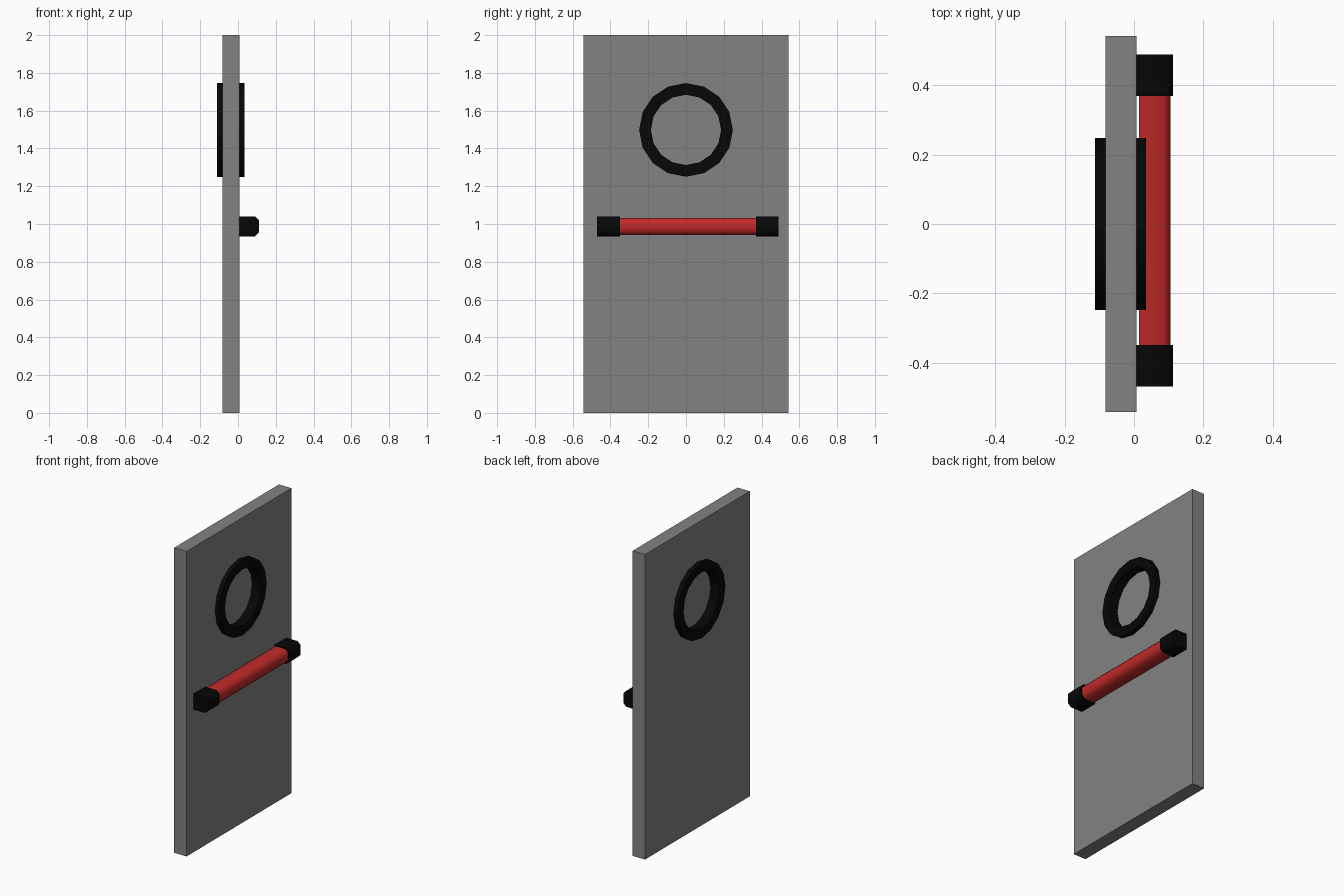
import bpy
from math import sin, cos, tau, radians

if "Cube" in bpy.data.objects:
    bpy.data.objects.remove(bpy.data.objects["Cube"])


def material(name, rgb):
    m = bpy.data.materials.new(name)
    m.diffuse_color = (*rgb, 1)
    m.use_nodes = True
    m.node_tree.nodes["Principled BSDF"].inputs["Base Color"].default_value = m.diffuse_color
    return m


BLACK = material("black_plastic", (0.002, 0.002, 0.002))
RED = material("red_plastic", (0.53, 0.022, 0.022))
GREY = material("dark_grey_paint", (0.223, 0.223, 0.223))
WINDOW_Z, SIDES = 1.498, 16


def mesh_object(name, verts, faces, mat, smooth=False):
    me = bpy.data.meshes.new(name)
    me.from_pydata(verts, [], faces)
    ob = bpy.data.objects.new(name, me)
    bpy.context.collection.objects.link(ob)
    me.materials.append(mat)
    if smooth:
        bpy.ops.object.select_all(action='DESELECT')
        ob.select_set(True)
        bpy.context.view_layer.objects.active = ob
        bpy.ops.object.shade_smooth_by_angle(angle=radians(60))
    return ob


def bar(name, profile, y0, y1, mat, smooth=False):
    """Extrude an (x, z) profile along y."""
    n = len(profile)
    verts = [(x, y, z) for y in (y0, y1) for x, z in profile]
    faces = [(i, i + n, (i + 1) % n + n, (i + 1) % n) for i in range(n)]
    faces += [tuple(range(n)), tuple(reversed(range(n, 2 * n)))]
    return mesh_object(name, verts, faces, mat, smooth)


def circle(x, r):
    return [(x, r * sin(tau * i / SIDES), WINDOW_Z + r * cos(tau * i / SIDES))
            for i in range(SIDES)]


def disc(name, x0, x1, r, mat):
    n = SIDES
    faces = [(i, (i + 1) % n, (i + 1) % n + n, i + n) for i in range(n)]
    faces += [tuple(reversed(range(n))), tuple(range(n, 2 * n))]
    # wind faces outwards
    return mesh_object(name, circle(x0, r) + circle(x1, r),
                       [f[::-1] for f in faces], mat)


def ring(name, x0, x1, outer, inner):
    """Square-section ring around the x axis."""
    n = SIDES
    verts = circle(x0, outer) + circle(x1, outer) + circle(x1, inner) + circle(x0, inner)
    faces = []
    for i in range(n):
        j = (i + 1) % n
        for k in range(4):
            a, b = k * n, (k + 1) % 4 * n
            faces.append((a + i, b + i, b + j, a + j))
    return mesh_object(name, verts, faces, BLACK, True)


def handle_profile(inset):
    """Flat-backed section with chamfered outer corners."""
    h, x0, x1, c = 0.052 - inset, 0.007 + inset, 0.112 - inset, 0.021
    upper = [(x0, h), (x1 - c, h), (x1, h - c)]
    return [(x, 0.987 + z) for x, z in upper] + \
           [(x, 0.987 - z) for x, z in reversed(upper)]


# Door leaf with a round opening
door = bar("door_panel", [(-0.083, 0), (-0.083, 2), (0.007, 2), (0.007, 0)],
           -0.543, 0.543, GREY)
cutter = disc("window_cutter", -0.2, 0.2, 0.21, GREY)
cutter.hide_render = True
cutter.hide_set(True)
cut = door.modifiers.new("window_opening", 'BOOLEAN')
cut.object, cut.operation, cut.solver = cutter, 'DIFFERENCE', 'EXACT'

# Porthole frame through the door, with its recessed pane
ring("window_frame", -0.112, 0.035, 0.248, 0.186)
disc("window_pane", -0.048, -0.028, 0.19, GREY)

# Push bar and end caps
bar("push_bar", handle_profile(0.007), -0.355, 0.375, RED, True)
for side, y0, y1 in (("left", -0.47, -0.35), ("right", 0.37, 0.49)):
    bar("bar_cap_" + side, handle_profile(0), y0, y1, BLACK, True)
